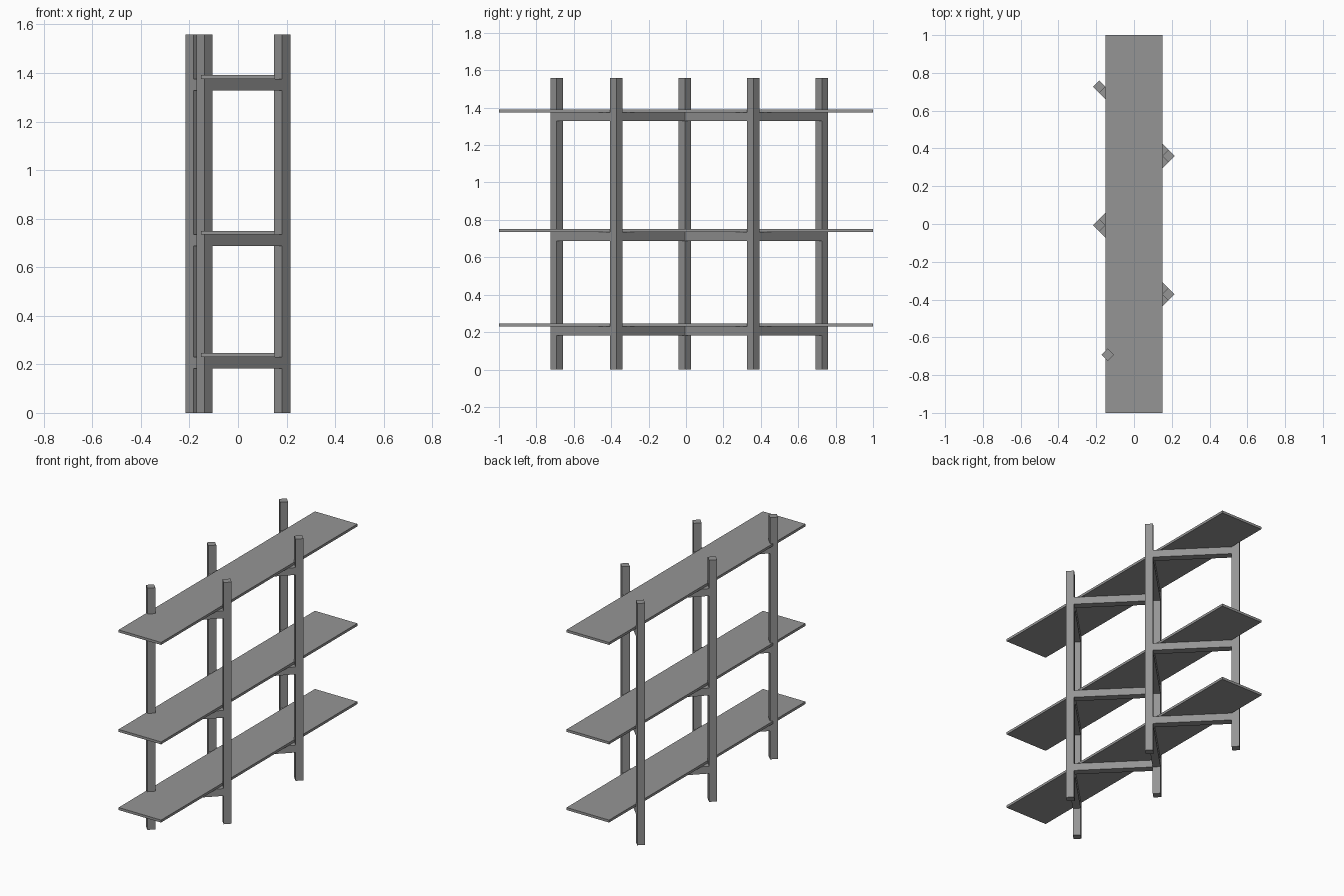
import bpy, math
from mathutils import Vector

if "Cube" in bpy.data.objects:
    bpy.data.objects.remove(bpy.data.objects["Cube"])

SIDE = 0.047            # square section of posts and beams
HEIGHT = 1.558
SHELF_TOPS = [0.246, 0.75, 1.391]
SHELF_T = 0.016
BEAM_H = 0.047
# zigzag plan of the posts
POSTS = [(-0.138, -0.692), (0.182, -0.372), (-0.184, -0.006),
         (0.182, 0.360), (-0.184, 0.726)]

# dark grey finish on every part
grey = bpy.data.materials.new("dark_grey")
grey.diffuse_color = (0.3, 0.3, 0.3, 1)
grey.use_nodes = True
grey.node_tree.nodes["Principled BSDF"].inputs["Base Color"].default_value = grey.diffuse_color


def box(name, center, size, angle=0.0):
    bpy.ops.mesh.primitive_cube_add(size=1, location=center, rotation=(0, 0, angle))
    ob = bpy.context.object
    ob.name = name
    ob.scale = size
    bpy.ops.object.transform_apply(location=False, rotation=False, scale=True)
    ob.data.materials.append(grey)
    return ob


# upright posts, turned 45 degrees
for i, (x, y) in enumerate(POSTS, 1):
    box(f"post_{i}", (x, y, HEIGHT / 2), (SIDE, SIDE, HEIGHT), math.pi / 4)

for level, top in enumerate(SHELF_TOPS, 1):
    # shelf board
    box(f"shelf_{level}", (0, 0, top - SHELF_T / 2), (0.303, 2.0, SHELF_T))
    # diagonal beams under the shelf, running from post face to post face
    beam_z = top - SHELF_T - BEAM_H / 2
    for i, (a, b) in enumerate(zip(POSTS, POSTS[1:]), 1):
        a, b = Vector(a), Vector(b)
        d, mid = b - a, (a + b) / 2
        box(f"beam_{level}_{i}", (mid.x, mid.y, beam_z),
            (d.length - SIDE, SIDE, BEAM_H), math.atan2(d.y, d.x))
